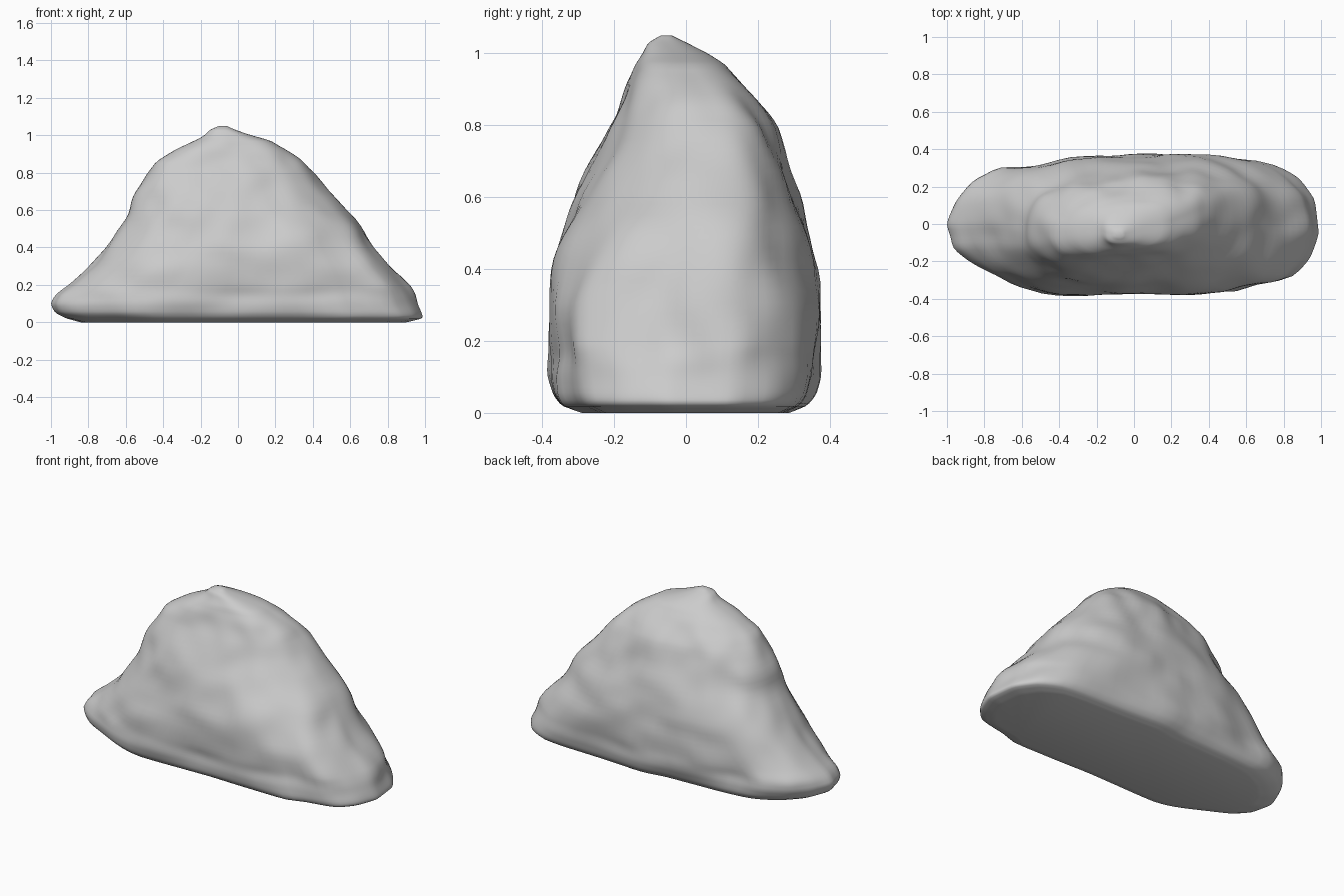
import bpy, bmesh, math
from mathutils import Vector, noise

if "Cube" in bpy.data.objects:
    bpy.data.objects.remove(bpy.data.objects["Cube"])

# Level profile: z, x left, x right, y front, y back
LEVELS = [
    (0.00, -0.84, 0.90, -0.29, 0.29), (0.02, -0.92, 0.99, -0.35, 0.34),
    (0.05, -0.98, 0.985, -0.37, 0.36), (0.10, -1.00, 0.96, -0.38, 0.37),
    (0.15, -0.975, 0.94, -0.38, 0.37), (0.20, -0.91, 0.915, -0.385, 0.375),
    (0.30, -0.79, 0.82, -0.385, 0.38), (0.40, -0.71, 0.735, -0.37, 0.37),
    (0.50, -0.645, 0.685, -0.34, 0.345), (0.60, -0.575, 0.565, -0.31, 0.31),
    (0.70, -0.53, 0.48, -0.25, 0.275), (0.80, -0.475, 0.41, -0.205, 0.24),
    (0.86, -0.44, 0.355, -0.185, 0.20), (0.92, -0.34, 0.27, -0.165, 0.15),
    (0.97, -0.23, 0.18, -0.14, 0.105), (1.00, -0.18, 0.07, -0.12, 0.06),
    (1.03, -0.15, -0.02, -0.105, 0.0), (1.05, -0.10, -0.06, -0.07, -0.04)]

# Plan outline of the base, from the right end round the back
PLAN = [(1, -.05), (.98, .15), (.9, .27), (.78, .34), (.65, .355), (.2, .37),
        (.02, .385), (-.1, .355), (-.5, .34), (-.7, .32), (-.85, .24), (-.95, .13),
        (-1, 0), (-.97, -.13), (-.9, -.2), (-.6, -.36), (-.5, -.385), (0, -.37),
        (.58, -.385), (.65, -.34), (.87, -.3), (.95, -.2)]
SEGS, ROWS = 96, 56


def plan_radius(a):
    """Distance from centre to the unit-scaled plan outline at angle a."""
    d = Vector((math.cos(a), math.sin(a)))
    pts = [Vector((x, y / 0.385)) for x, y in PLAN]
    for p, q in zip(pts, pts[1:] + pts[:1]):
        e = q - p
        den = d.x * e.y - d.y * e.x
        if abs(den) > 1e-9:
            r = (p.x * e.y - p.y * e.x) / den
            u = (p.x * d.y - p.y * d.x) / den
            if r > 0 and -1e-6 <= u <= 1 + 1e-6:
                return r
    return 1.0


def level(t):
    """Linear interpolation through the level profile."""
    i = min(int(t), len(LEVELS) - 2)
    return [a + (b - a) * (t - i) for a, b in zip(LEVELS[i], LEVELS[i + 1])]


radii = [plan_radius(2 * math.pi * k / SEGS) for k in range(SEGS)]
bm = bmesh.new()
rings = []
for r in range(ROWS + 1):
    z, xl, xr, yf, yb = level(r / ROWS * (len(LEVELS) - 1))
    ring = []
    for k in range(SEGS):
        a = 2 * math.pi * k / SEGS
        c, s = math.cos(a), math.sin(a)
        # Boxy plan low down, rounder towards the crest
        n = 2.5
        sup = (abs(c) ** n + abs(s) ** n) ** (-1 / n)
        w = min(1, z / 0.6)
        rad = radii[k] * (1 - w) + sup * w
        u, v = c * rad, s * rad
        x = (xl + xr) / 2 + u * (xr - xl) / 2
        y = (yf + yb) / 2 + v * (yb - yf) / 2
        # Crest drifts backwards to the right
        crest = max(0, min(1, (z - 0.35) / 0.4)) * max(0, min(1, (1.02 - z) / 0.15))
        y += crest * 0.06 * u * (1 - 0.5 * abs(v))
        # Weathered lumps
        p = Vector((x, y, z))
        f = min(1, z / 0.15) * min(1, (1.06 - z) / 0.2)
        d = 0.028 * noise.noise(p * 3.5) + 0.018 * noise.noise(p * 8)
        out = Vector((c * 0.4, s, 0)).normalized()
        p += out * d * f
        ring.append(bm.verts.new(p))
    rings.append(ring)

# Skin the rings and close the ends
for lo, hi in zip(rings, rings[1:]):
    for k in range(SEGS):
        j = (k + 1) % SEGS
        bm.faces.new((lo[k], lo[j], hi[j], hi[k]))
bm.faces.new(rings[0][::-1])
bm.faces.new(rings[-1])
side = [v for ring in rings[2:-1] for v in ring]
for _ in range(2):
    bmesh.ops.smooth_vert(bm, verts=side, factor=0.5,
                          use_axis_x=True, use_axis_y=True, use_axis_z=False)

mesh = bpy.data.meshes.new("rock")
bm.to_mesh(mesh)
bm.free()
rock = bpy.data.objects.new("rock", mesh)
bpy.context.collection.objects.link(rock)
bpy.context.view_layer.objects.active = rock
rock.select_set(True)
bpy.ops.object.shade_smooth_by_angle(angle=math.radians(50))
